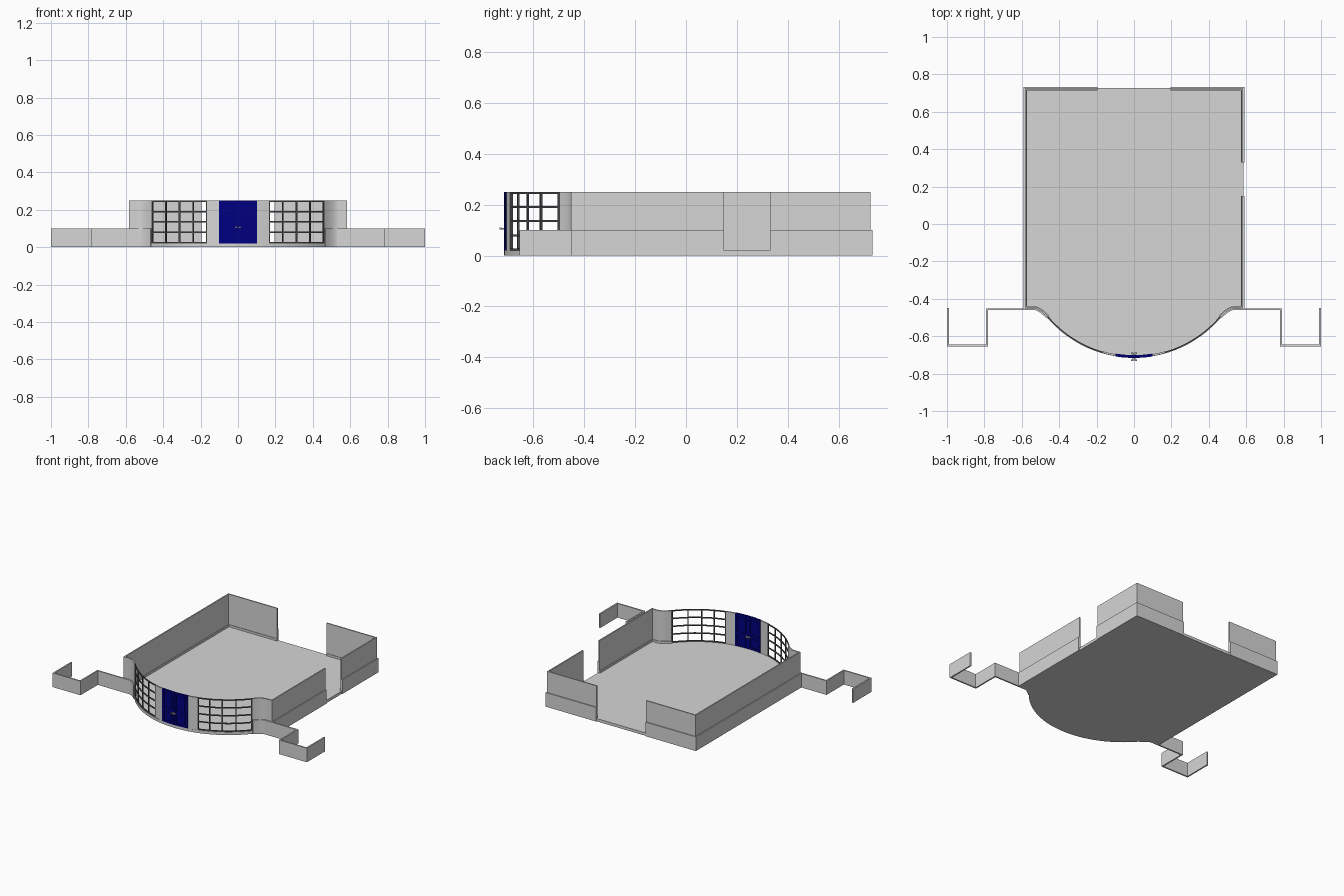
import bpy, bmesh, math
from mathutils import Vector

if "Cube" in bpy.data.objects:
    bpy.data.objects.remove(bpy.data.objects["Cube"])

def material(name, rgb):
    m = bpy.data.materials.new(name)
    m.diffuse_color = (*rgb, 1)
    m.use_nodes = True
    m.node_tree.nodes["Principled BSDF"].inputs["Base Color"].default_value = m.diffuse_color
    return m

GREY = material("wall grey", (0.67, 0.67, 0.67))
DARK = material("window bar dark grey", (0.1, 0.1, 0.1))
BLUE = material("door navy blue", (0.0, 0.0, 0.216))
METAL = material("handle metal", (0.5, 0.5, 0.5))

R, CY = 0.599, -0.105          # inner radius and centre of the bowed front
H, FLOOR = 0.25, 0.02

def finish(name, bm, mat, smooth=False):
    bmesh.ops.recalc_face_normals(bm, faces=bm.faces)
    me = bpy.data.meshes.new(name)
    bm.to_mesh(me)
    bm.free()
    me.materials.append(mat)
    ob = bpy.data.objects.new(name, me)
    bpy.context.collection.objects.link(ob)
    if smooth:
        bpy.ops.object.select_all(action='DESELECT')
        ob.select_set(True)
        bpy.context.view_layer.objects.active = ob
        bpy.ops.object.shade_smooth_by_angle(angle=math.radians(30))
    return ob

def offset(pts, d):
    """Shift an open path to its right by d, with mitred corners."""
    pts = [Vector(p) for p in pts]
    out = []
    for i, p in enumerate(pts):
        dirs = []
        if i > 0:
            dirs.append((p - pts[i - 1]).normalized())
        if i < len(pts) - 1:
            dirs.append((pts[i + 1] - p).normalized())
        ns = [Vector((v.y, -v.x)) for v in dirs]
        n = sum(ns, Vector((0, 0))).normalized()
        out.append(p + n * (d / n.dot(ns[0])))
    return out

def prism(bm, outline, z0, z1):
    f = bm.faces.new([bm.verts.new((p[0], p[1], z0)) for p in outline])
    g = bmesh.ops.extrude_face_region(bm, geom=[f])
    for v in g["geom"]:
        if isinstance(v, bmesh.types.BMVert):
            v.co.z = z1

def ribbon(bm, pts, d0, d1, z0, z1):
    """Wall along a path, between two sideways offsets."""
    a, b = offset(pts, d0), offset(pts, d1)
    rows = [[bm.verts.new((p.x, p.y, z)) for p in line]
            for line, z in ((a, z0), (b, z0), (b, z1), (a, z1))]
    for i in range(len(pts) - 1):
        for k in range(4):
            r, s = rows[k], rows[(k + 1) % 4]
            bm.faces.new((r[i], r[i + 1], s[i + 1], s[i]))
    for i in (0, -1):
        bm.faces.new([r[i] for r in rows])

def arc(x0, x1, n=12):
    a0, a1 = math.asin(x0 / (R + 0.01)), math.asin(x1 / (R + 0.01))
    return [(R * math.sin(a), CY - R * math.cos(a))
            for a in (a0 + (a1 - a0) * i / n for i in range(n + 1))]

def mirrored(pts):
    return [(-x, y) for x, y in reversed(pts)]

# flare joining the bow to the straight front wall
p0 = arc(0.40, 0.465)[-1]
p1, p2 = (p0[0] + 0.047, -0.443), (0.54, -0.443)
flare = [tuple((1 - t) ** 2 * p0[k] + 2 * t * (1 - t) * p1[k] + t * t * p2[k] for k in (0, 1))
         for t in (i / 8 for i in range(9))]
IX, IY = 0.575, 0.717
right_front = flare + [(IX, -0.443), (IX, 0.15)]
right_back = [(IX, 0.33), (IX, IY), (0.195, IY)]
left_all = mirrored(flare + [(IX, -0.443), (IX, IY), (0.195, IY)])

# floor slab
half = offset(arc(0, 0.465, 20) + flare[1:] + [(IX, -0.443), (IX, IY), (0, IY)], 0.011)
bm = bmesh.new()
prism(bm, [tuple(p) for p in half] + [(-p.x, p.y) for p in reversed(half[1:-1])], 0, FLOOR)
finish("floor_slab", bm, GREY)

# walls: upper wall, thicker base course outside, skirting inside
for name, path in (("right_front", right_front), ("right_back", right_back), ("left", left_all)):
    for part, d0, d1, z0, z1 in (("wall", 0, 0.009, FLOOR, H),
                                 ("base_course", 0.002, 0.016, 0, 0.10),
                                 ("skirting", -0.004, 0.002, FLOOR, 0.035)):
        bm = bmesh.new()
        ribbon(bm, path, d0, d1, z0, z1)
        finish(f"{name}_{part}", bm, GREY, True)

wing = [(0.53, -0.456), (0.785, -0.456), (0.785, -0.65), (0.995, -0.65), (0.995, -0.45)]
xs = [0.168 + (0.461 - 0.168) * i / 4 for i in range(5)]
zs = [0.024 + 0.222 * i / 4 for i in range(5)]

for side in ("right", "left"):
    put = (lambda p: p) if side == "right" else mirrored

    # low stepped garden wall
    bm = bmesh.new()
    ribbon(bm, put(wing), -0.005, 0.005, 0, 0.10)
    finish(side + "_low_wall", bm, GREY)

    # pier between door and window
    bm = bmesh.new()
    ribbon(bm, put(arc(0.10, 0.165, 4)), 0, 0.01, FLOOR, H)
    finish(side + "_door_pier", bm, GREY, True)

    # open window grid
    bm = bmesh.new()
    for z in zs:
        ribbon(bm, put(arc(0.165, 0.465)), 0.002, 0.008, z - 0.004, z + 0.004)
    for x in xs:
        ribbon(bm, put(arc(x - 0.003, x + 0.003, 1)), 0.001, 0.009, FLOOR, H)
    finish(side + "_window_grid", bm, DARK, True)

    # door leaf with raised stiles, rails and panels on both faces
    bm = bmesh.new()
    ribbon(bm, put(arc(0.001, 0.10, 6)), 0.001, 0.008, FLOOR, H)
    finish(side + "_door_leaf", bm, BLUE, True)
    bm = bmesh.new()
    for a, b in ((0.001, 0.014), (0.086, 0.10)):
        ribbon(bm, put(arc(a, b, 2)), -0.003, 0.012, FLOOR, H)
    for z0, z1 in ((FLOOR, 0.035), (0.105, 0.125), (0.237, H)):
        ribbon(bm, put(arc(0.014, 0.086, 4)), -0.003, 0.012, z0, z1)
    finish(side + "_door_frame", bm, BLUE, True)
    bm = bmesh.new()
    for z0, z1 in ((0.042, 0.098), (0.132, 0.23)):
        ribbon(bm, put(arc(0.022, 0.078, 4)), -0.002, 0.011, z0, z1)
    finish(side + "_door_panels", bm, BLUE, True)

    # lever handles on both faces
    bm = bmesh.new()
    for y in (-0.729, -0.692):
        ribbon(bm, put([(0.003, y), (0.016, y)]), -0.004, 0.004, 0.102, 0.11)
    for x in (0.006,):
        ribbon(bm, put([(x - 0.003, -0.71), (x + 0.003, -0.71)]), -0.02, 0.02, 0.103, 0.109)
    finish(side + "_door_handle", bm, METAL)
